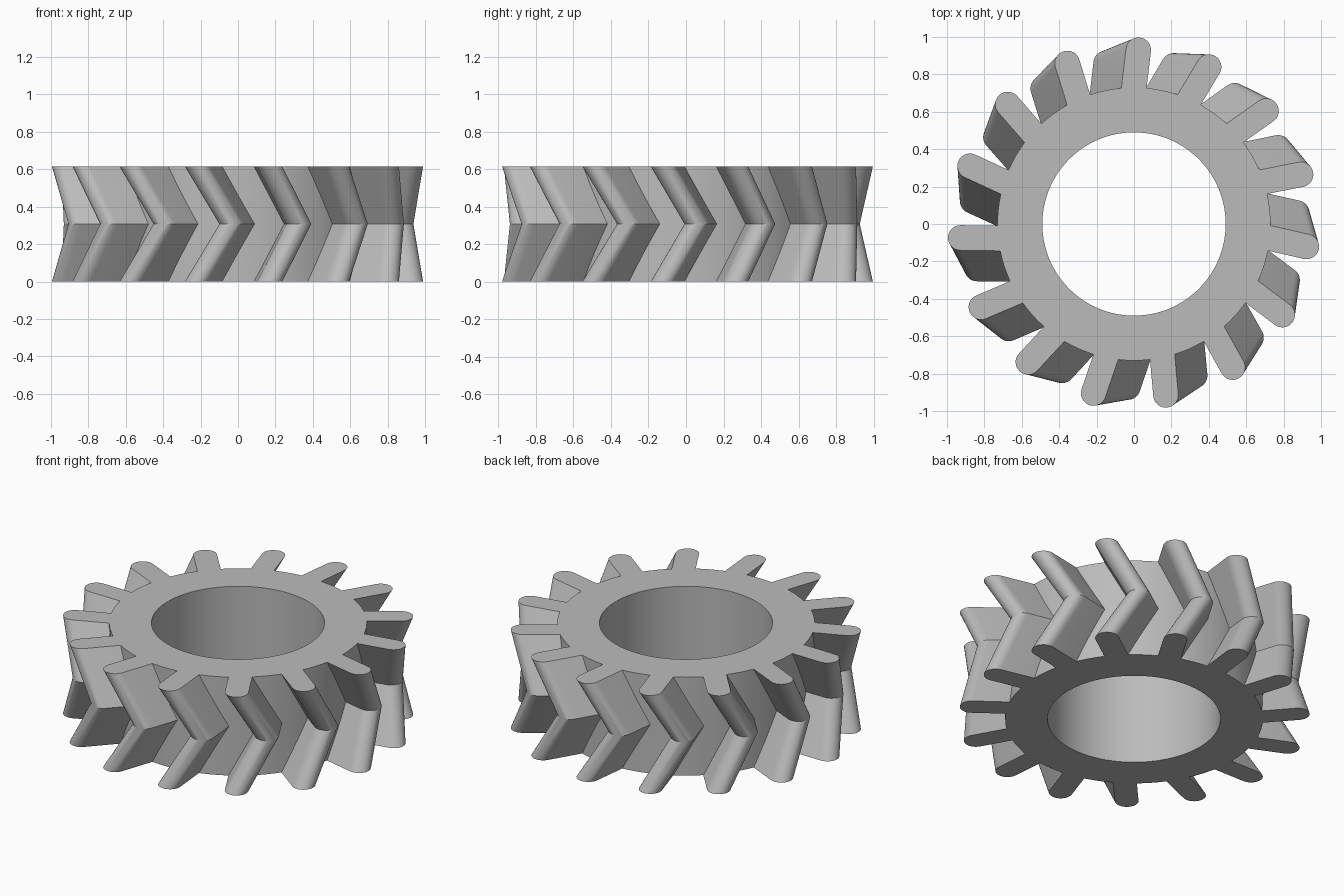
import bpy, bmesh, math
from mathutils import Matrix, Vector

if "Cube" in bpy.data.objects:
    bpy.data.objects.remove(bpy.data.objects["Cube"])

TEETH = 15
HEIGHT = 0.615
ROOT_R, BORE_R, CAP_R = 0.73, 0.49, 0.067
SEGMENTS = 120

metal = bpy.data.materials.new("plain grey")
metal.diffuse_color = (0.50, 0.50, 0.50, 1)
metal.use_nodes = True
metal.node_tree.nodes["Principled BSDF"].inputs["Base Color"].default_value = metal.diffuse_color


def make_object(name, bm):
    bmesh.ops.recalc_face_normals(bm, faces=bm.faces)
    mesh = bpy.data.meshes.new(name)
    bm.to_mesh(mesh)
    bm.free()
    mesh.materials.append(metal)
    obj = bpy.data.objects.new(name, mesh)
    bpy.context.collection.objects.link(obj)
    return obj


def bridge(bm, a, b):
    for i in range(len(a)):
        j = (i + 1) % len(a)
        bm.faces.new((a[i], a[j], b[j], b[i]))


# ring body with a round bore
bm = bmesh.new()
loops = []
for r, z in ((BORE_R, 0), (ROOT_R, 0), (ROOT_R, HEIGHT), (BORE_R, HEIGHT)):
    loops.append([bm.verts.new((r * math.cos(2 * math.pi * i / SEGMENTS),
                                r * math.sin(2 * math.pi * i / SEGMENTS), z))
                  for i in range(SEGMENTS)])
for k in range(4):
    bridge(bm, loops[k], loops[(k + 1) % 4])
gear = make_object("herringbone_gear", bm)


def tooth_section(inner, tip):
    """Round-ended bar outline from the inner point to the cap centre."""
    inner, tip = Vector(inner), Vector(tip)
    axis = (tip - inner).normalized()
    side = Vector((axis.y, -axis.x))
    pts = [inner - side * CAP_R, inner + side * CAP_R]
    for i in range(17):
        a = math.pi * i / 16
        pts.append(tip + CAP_R * (side * math.cos(a) + axis * math.sin(a)))
    return pts


# chevron teeth: the middle section is shifted sideways and inward
end = tooth_section((-0.012, 0.63), (0.024, 0.93))
middle = tooth_section((-0.178, 0.62), (-0.150, 0.86))
bm = bmesh.new()
for n in range(TEETH):
    turn = Matrix.Rotation(2 * math.pi * n / TEETH, 3, 'Z')
    rows = [[bm.verts.new(turn @ Vector((p.x, p.y, z))) for p in section]
            for section, z in ((end, 0), (middle, HEIGHT / 2), (end, HEIGHT))]
    bridge(bm, rows[0], rows[1])
    bridge(bm, rows[1], rows[2])
    bm.faces.new(rows[0])
    bm.faces.new(rows[2])
teeth = make_object("teeth_helper", bm)

# weld the teeth into the ring
union = gear.modifiers.new("weld_teeth", 'BOOLEAN')
union.operation = 'UNION'
union.solver = 'EXACT'
union.object = teeth
bpy.ops.object.select_all(action='DESELECT')
gear.select_set(True)
bpy.context.view_layer.objects.active = gear
bpy.ops.object.modifier_apply(modifier=union.name)
bpy.data.objects.remove(teeth)
bpy.ops.object.shade_smooth_by_angle(angle=math.radians(25))
